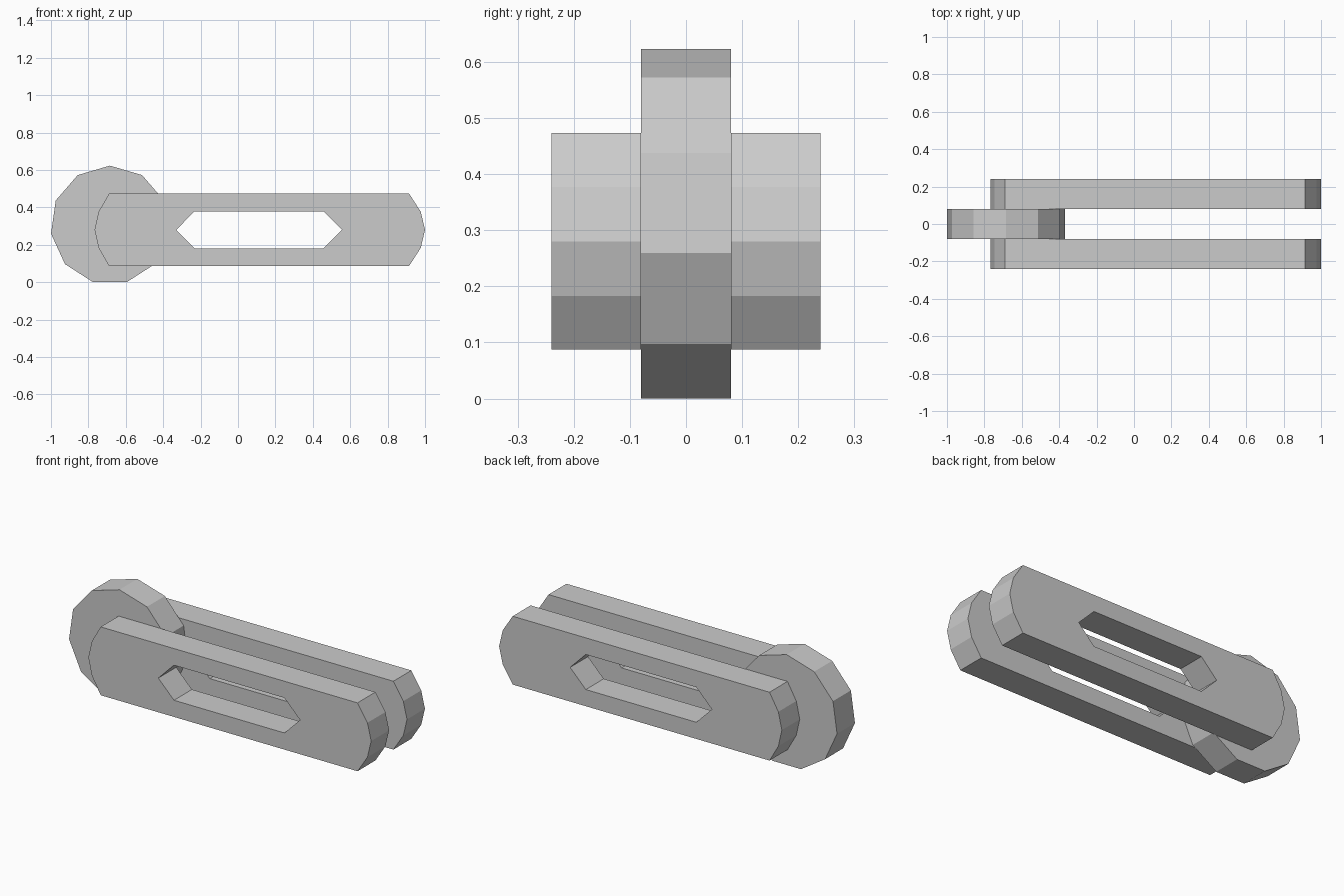
import bpy, bmesh, math
from mathutils import Vector

cube = bpy.data.objects.get("Cube")
if cube:
    bpy.data.objects.remove(cube, do_unlink=True)

grey = bpy.data.materials.new("plain grey")
grey.use_nodes = True
colour = (0.6, 0.6, 0.6, 1)
grey.diffuse_color = colour
grey.node_tree.nodes["Principled BSDF"].inputs["Base Color"].default_value = colour


def plate(name, loops, y0, y1):
    """Fill the (x, z) outlines, inner loops being holes, and extrude along y."""
    bm = bmesh.new()
    edges = []
    for loop in loops:
        verts = [bm.verts.new((x, y0, z)) for x, z in loop]
        edges += [bm.edges.new((a, b)) for a, b in zip(verts, verts[1:] + verts[:1])]
    bmesh.ops.triangle_fill(bm, edges=edges, use_beauty=True, normal=Vector((0, -1, 0)))
    ext = bmesh.ops.extrude_face_region(bm, geom=bm.faces[:], use_keep_orig=True)
    moved = [g for g in ext["geom"] if isinstance(g, bmesh.types.BMVert)]
    bmesh.ops.translate(bm, verts=moved, vec=(0, y1 - y0, 0))
    bmesh.ops.recalc_face_normals(bm, faces=bm.faces[:])
    mesh = bpy.data.meshes.new(name)
    bm.to_mesh(mesh)
    bm.free()
    mesh.materials.append(grey)
    obj = bpy.data.objects.new(name, mesh)
    bpy.context.collection.objects.link(obj)
    return obj


# Side bars: faceted rounded ends and a pointed slot
mid = 0.28
lower = [(-0.767, 0), (-0.745, -0.097), (-0.69, -0.193),
         (0.915, -0.193), (0.977, -0.097), (1.0, 0)]
slot_lower = [(-0.33, 0), (-0.232, -0.099), (0.458, -0.099), (0.556, 0)]


def mirrored(half):
    """Complete an outline by mirroring its lower half about the bar's middle."""
    return [(x, mid + z) for x, z in half] + [(x, mid - z) for x, z in half[-2:0:-1]]


bar = [mirrored(lower), mirrored(slot_lower)]
plate("front_bar", bar, -0.24, -0.08)
plate("back_bar", bar, 0.08, 0.24)

# Eleven-sided disc held between the bars, one corner straight up
sides, radius, cx, cz = 11, 0.318, -0.685, 0.305
angles = [math.pi / 2 + math.tau * i / sides for i in range(sides)]
disc = [(cx + radius * math.cos(a), cz + radius * math.sin(a)) for a in angles]
plate("end_disc", [disc], -0.08, 0.08)
